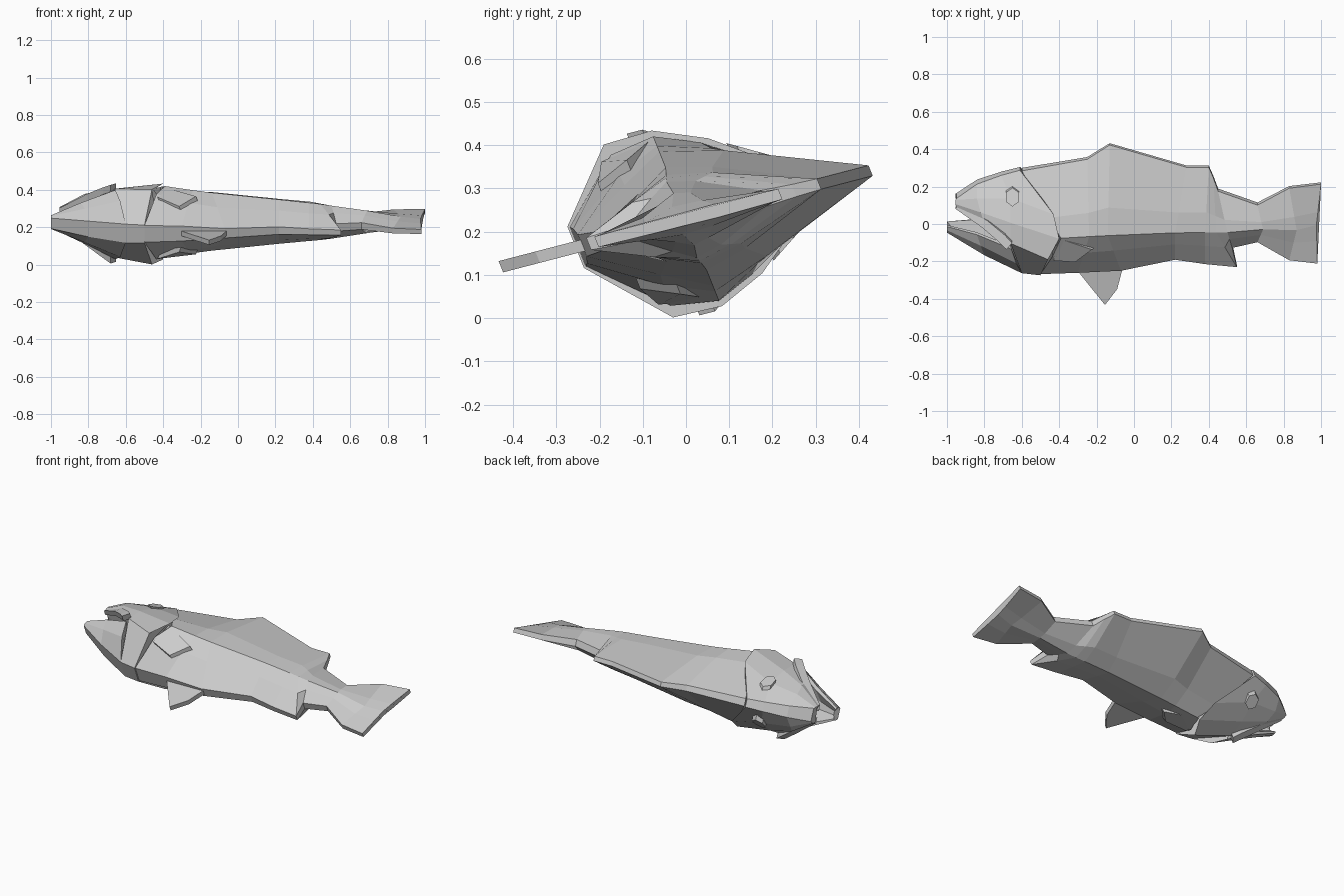
import bpy, bmesh, math
from mathutils import Vector


def place(p):
    # fish space (length, height, thickness) -> world: the fish lies tilted on its side
    x, v, w = p
    return Vector((x, v - 0.4 * w, 0.23 + 0.26 * v + w))


def flip(p):
    return (p[0], p[1], -p[2])


def loft(name, rings):
    """Skin closed rings of equal point count, with capped ends."""
    bm = bmesh.new()
    vs = [[bm.verts.new(place(p)) for p in r] for r in rings]
    n = len(vs[0])
    for a, b in zip(vs, vs[1:]):
        for i in range(n):
            j = (i + 1) % n
            bm.faces.new((a[i], a[j], b[j], b[i]))
    bm.faces.new(vs[0])
    bm.faces.new(vs[-1][::-1])
    bmesh.ops.recalc_face_normals(bm, faces=bm.faces)
    me = bpy.data.meshes.new(name)
    bm.to_mesh(me)
    bm.free()
    ob = bpy.data.objects.new(name, me)
    bpy.context.collection.objects.link(ob)
    return ob


def mirrored(half):
    return list(half) + [flip(p) for p in reversed(half)]


def both_sides(name, rings):
    loft(name + "_upper_side", rings)
    loft(name + "_lower_side", [[flip(p) for p in r] for r in rings])


def body_ring(d, m, b, swell=1.03):
    # dorsal edge, widest side point, belly edge; fill in two points between
    D, M, B = Vector(d), Vector(m), Vector(b)
    u = M.lerp(D, 0.32)
    u.z *= 1.12
    l = M.lerp(B, 0.42)
    l.z *= swell
    return mirrored([d, tuple(u), m, tuple(l), b])


# body with back fin, anal fin and tail drawn out of the same skin
loft("body", [body_ring(*r) for r in [
    ((-.60, .292, .02), (-.39, .0, .19), (-.50, -.25, .045), 1.35),
    ((-.25, .352, .015), (-.24, .0, .168), (-.30, -.245, .04), 1.12),
    ((-.13, .427, .012), (-.14, .0, .155), (-.07, -.24, .025)),
    ((.28, .308, .012), (.22, .0, .118), (.22, -.183, .02)),
    ((.40, .308, .012), (.38, -.005, .102), (.38, -.208, .016)),
    ((.425, .25, .014), (.44, -.008, .096), (.55, -.225, .014)),
    ((.45, .182, .018), (.50, -.01, .088), (.525, -.12, .02)),
    ((.66, .108, .018), (.69, -.005, .06), (.66, -.09, .018)),
    ((.83, .197, .014), (.87, -.02, .032), (.83, -.188, .014)),
    ((1.0, .218, .012), (.975, .0, .014), (.98, -.207, .012)),
]])

# cheeks and gill cover, overhanging the body at the rear
temple = [(-.71, .27, .025), (-.66, .18, .105), (-.66, .07, .158), (-.66, -.03, .183)]
loft("gill_cover", [mirrored(r) for r in [
    [(-.61, .296, .022), (-.43, .114, .156), (-.40, .002, .203),
     (-.46, -.11, .20), (-.50, -.255, .048)],
    temple + [(-.60, -.243, .05)],
]])

# upper head, from the temples to the snout
loft("upper_head", [mirrored(r) for r in [
    temple + [(-.66, -.03, .02)],
    [(-.84, .225, .03), (-.84, .17, .085), (-.82, .11, .12),
     (-.80, .055, .125), (-.80, .04, .02)],
    [(-.95, .15, .035), (-.955, .145, .04), (-.955, .125, .045),
     (-.95, .105, .045), (-.94, .10, .01)],
]])

# open lower jaw with a hollow mouth floor
loft("lower_jaw", [mirrored(r) for r in [
    [(-.66, -.12, .02), (-.66, -.05, .165), (-.655, -.06, .185),
     (-.63, -.15, .15), (-.60, -.243, .05)],
    [(-.84, -.08, .02), (-.84, -.01, .085), (-.84, -.015, .105),
     (-.82, -.08, .09), (-.80, -.15, .042)],
    [(-.98, -.015, .01), (-1.0, .004, .024), (-1.0, .0, .034),
     (-1.0, -.02, .034), (-1.0, -.035, .028)],
]])


# lips around the upper jaw, ending in a knob at the mouth corner
def lip_section(x, v, w, s):
    return [(x + s, v + s, w - s), (x + s, v + s, w + s),
            (x - s * .6, v - s, w + s), (x - s * .6, v - s, w - s)]


both_sides("lip", [lip_section(*p) for p in [
    (-.945, .115, .032, .015), (-.80, .053, .12, .018),
    (-.71, -.003, .17, .019), (-.67, -.035, .192, .018)]])


# six-sided eyes
def eye_ring(w0, r):
    pts = []
    for i in range(6):
        a = math.radians(60 * i + 30)
        dv = r * math.sin(a)
        pts.append((-.65 + r * math.cos(a), .188 + dv, w0 - .6 * dv))
    return pts


both_sides("eye", [eye_ring(.06, .042), eye_ring(.112, .04)])

# side fins swept back from the gills, sunk into the flank
side_fin = [(-.41, .0, .188), (-.225, -.075, .155), (-.315, -.155, .122), (-.43, -.13, .165)]
both_sides("side_fin", [[(x + .02, v, w - .05) for x, v, w in side_fin], side_fin])

# belly fin, a flat plate
belly_fin = [(-.31, -.235), (-.155, -.428), (-.09, -.343), (-.06, -.23)]
loft("belly_fin", [[(x, v, w) for x, v in belly_fin] for w in (-.013, .013)])
